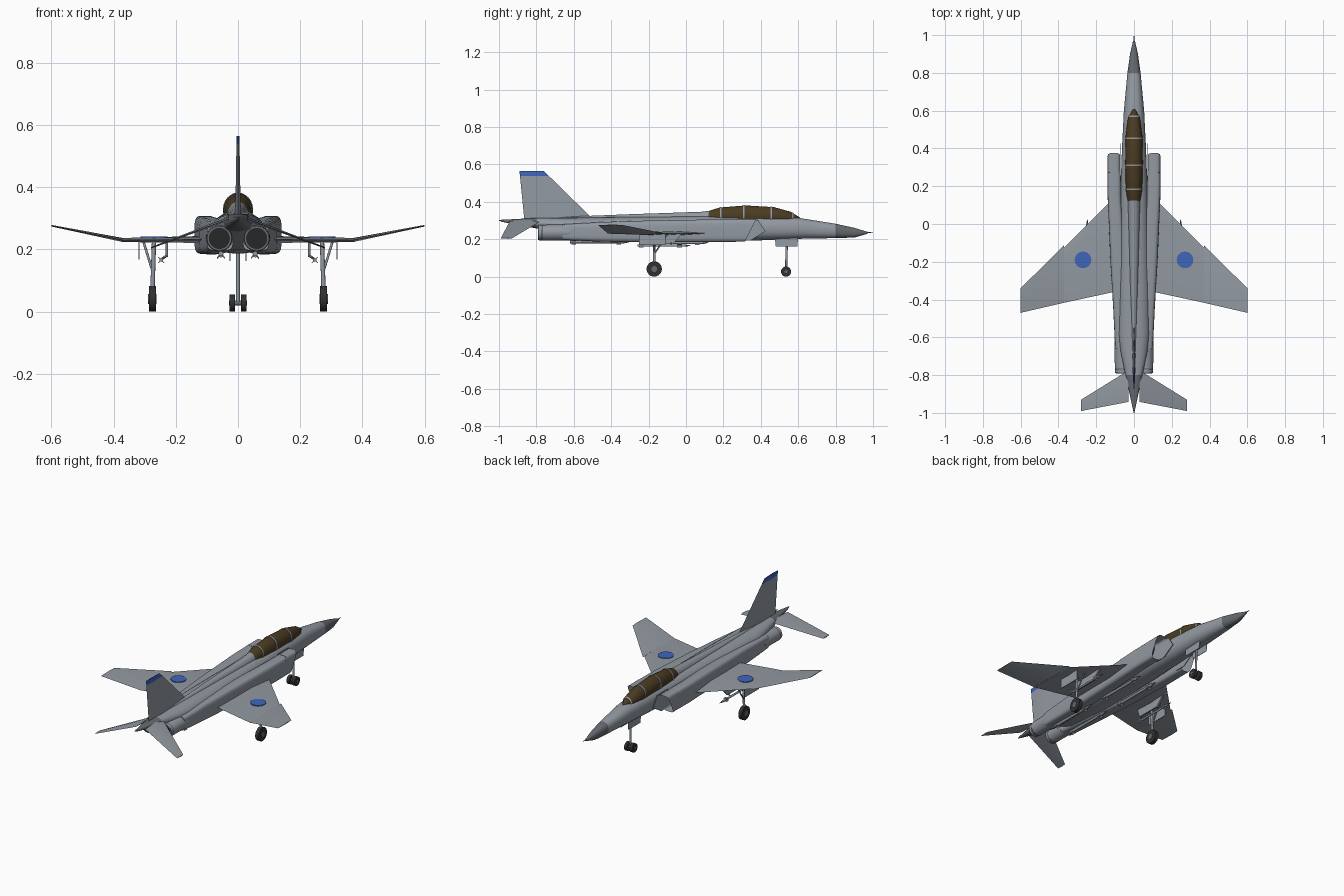
import bpy, bmesh, math
from mathutils import Vector, Matrix

if "Cube" in bpy.data.objects:
    bpy.data.objects.remove(bpy.data.objects["Cube"])


def material(name, rgb):
    m = bpy.data.materials.new(name)
    m.use_nodes = True
    m.diffuse_color = (*rgb, 1)
    m.node_tree.nodes["Principled BSDF"].inputs["Base Color"].default_value = (*rgb, 1)
    return m


GREY = material("airframe grey", (0.29, 0.32, 0.36))
DARK = material("radome grey", (0.13, 0.14, 0.155))
GLASS = material("brown glass", (0.07, 0.045, 0.016))
BLUE = material("marking blue", (0.05, 0.13, 0.5))
RUBBER = material("tyre black", (0.03, 0.03, 0.03))
BLACK = material("duct black", (0.02, 0.02, 0.022))


def finish(name, bm, mats, mirror=False, rule=None):
    """Turn a bmesh into a named object; rule(face centre) picks the material."""
    bmesh.ops.recalc_face_normals(bm, faces=bm.faces)
    if rule:
        for f in bm.faces:
            f.material_index = rule(f.calc_center_median())
    mesh = bpy.data.meshes.new(name)
    bm.to_mesh(mesh)
    bm.free()
    for m in mats:
        mesh.materials.append(m)
    ob = bpy.data.objects.new(name, mesh)
    bpy.context.collection.objects.link(ob)
    if mirror:
        ob.modifiers.new("mirror", 'MIRROR')
    bpy.ops.object.select_all(action='DESELECT')
    ob.select_set(True)
    bpy.context.view_layer.objects.active = ob
    bpy.ops.object.shade_smooth_by_angle(angle=math.radians(35))
    return ob


def skin(bm, rings):
    """Bridge closed point rings and cap the ends; returns the two caps."""
    rows = [[bm.verts.new(p) for p in r] for r in rings]
    n = len(rows[0])
    for a, b in zip(rows, rows[1:]):
        for i in range(n):
            bm.faces.new((a[i], a[(i + 1) % n], b[(i + 1) % n], b[i]))
    return bm.faces.new(rows[0]), bm.faces.new(rows[-1][::-1])


def section(y, cx, hw, zb, zt, power=2.0, n=28, rake=0.0):
    """Superellipse cross-section across the y axis."""
    pts = []
    for i in range(n):
        a = math.tau * (i + 0.5) / n
        c, s = math.cos(a), math.sin(a)
        x = math.copysign(abs(c) ** (2 / power), c) * hw
        z = math.copysign(abs(s) ** (2 / power), s) * (zt - zb) / 2
        pts.append((cx + x, y + z * rake, (zb + zt) / 2 + z))
    return pts


def loft(name, rows, mats, power=2.0, **kw):
    bm = bmesh.new()
    skin(bm, [section(*r, power=power) for r in rows])
    return finish(name, bm, mats, **kw)


def panel(name, stations, mirror=True):
    """Thin wing from (x, leading y, trailing y, z, thickness) stations."""
    bm = bmesh.new()
    rings = []
    for x, le, te, z, t in stations:
        mid = le + (te - le) * 0.35
        rings.append([(x, le, z), (x, mid, z + t / 2), (x, te, z), (x, mid, z - t / 2)])
    skin(bm, rings)
    return finish(name, bm, [GREY], mirror)


def plate(name, outline, x, t, mats, mirror=True, rule=None):
    """Flat sheet with a (y, z) outline, thickness t along x."""
    bm = bmesh.new()
    skin(bm, [[(x + d, y, z) for y, z in outline] for d in (-t / 2, t / 2)])
    return finish(name, bm, mats, mirror, rule)


def rod(name, a, b, r, mat, r2=None, mirror=True, n=16):
    a, b = Vector(a), Vector(b)
    d = b - a
    m = Matrix.Translation((a + b) / 2) @ d.to_track_quat('Z', 'Y').to_matrix().to_4x4()
    bm = bmesh.new()
    bmesh.ops.create_cone(bm, cap_ends=True, segments=n, radius1=r,
                          radius2=r if r2 is None else r2, depth=d.length, matrix=m)
    return finish(name, bm, [mat], mirror)


# Fuselage with dark radome
loft("fuselage", [
    (0.97, 0, 0.005, 0.229, 0.24), (0.9, 0, 0.021, 0.209, 0.261),
    (0.8, 0, 0.035, 0.206, 0.283), (0.6, 0, 0.054, 0.202, 0.315),
    (0.4, 0, 0.064, 0.194, 0.323), (0.1, 0, 0.075, 0.188, 0.325),
    (-0.3, 0, 0.085, 0.186, 0.32), (-0.58, 0, 0.085, 0.198, 0.316),
    (-0.68, 0, 0.07, 0.235, 0.315), (-0.8, 0, 0.045, 0.258, 0.314),
    (-0.99, 0, 0.004, 0.294, 0.304)], [GREY, DARK], 2.4,
    rule=lambda c: int(c.y > 0.8 or c.y < -0.81))
rod("nose_probe", (0, 0.96, 0.235), (0, 1, 0.237), 0.004, DARK, 0.001, False)
rod("tail_tip", (0, -0.98, 0.299), (0, -1, 0.3), 0.004, DARK, 0.002, False)

# Dorsal spine
loft("spine", [(0.16, 0, 0.034, 0.27, 0.357), (0.08, 0, 0.033, 0.27, 0.347),
               (-0.3, 0, 0.024, 0.27, 0.334), (-0.7, 0, 0.01, 0.28, 0.318)], [GREY])

# Canopy and its frames
CANOPY = [(0.61, 0, 0.006, 0.3, 0.316), (0.56, 0, 0.032, 0.275, 0.347),
          (0.47, 0, 0.044, 0.27, 0.372), (0.32, 0, 0.047, 0.27, 0.381),
          (0.18, 0, 0.043, 0.27, 0.37), (0.11, 0, 0.032, 0.27, 0.348)]
loft("canopy", CANOPY, [GLASS])


def canopy_at(y, grow):
    for a, b in zip(CANOPY, CANOPY[1:]):
        if a[0] >= y >= b[0]:
            k = (a[0] - y) / (a[0] - b[0])
            _, cx, hw, zb, zt = (p + (q - p) * k for p, q in zip(a, b))
            return (y, cx, hw + grow, zb, zt + grow)


for i, y in enumerate((0.57, 0.455, 0.31, 0.185)):
    loft(f"canopy_frame_{i + 1}", [canopy_at(y + d, 0.002) for d in (0.004, -0.004)], [GREY])

# Intake trunks, open and raked at the front
bm = bmesh.new()
trunk = [(0.345, 0.106, 0.034, 0.187, 0.308), (0.15, 0.104, 0.036, 0.185, 0.306),
         (-0.2, 0.085, 0.04, 0.184, 0.3), (-0.45, 0.068, 0.042, 0.187, 0.292),
         (-0.66, 0.058, 0.042, 0.196, 0.28)]
front, back = skin(bm, [section(*r, power=4.5, rake=0.5 if i == 0 else 0)
                        for i, r in enumerate(trunk)])
bmesh.ops.inset_region(bm, faces=[front], thickness=0.005)
hole = bmesh.ops.extrude_face_region(bm, geom=[front])["geom"]
bmesh.ops.delete(bm, geom=[front], context='FACES_ONLY')
bmesh.ops.translate(bm, vec=(0, -0.1, 0),
                    verts=[g for g in hole if isinstance(g, bmesh.types.BMVert)])
for g in hole:
    if isinstance(g, bmesh.types.BMFace):
        g.material_index = 1
finish("intake_trunk", bm, [GREY, BLACK], True)
plate("splitter_plate", [(0.28, 0.195), (0.345, 0.193), (0.425, 0.243), (0.385, 0.303),
                         (0.28, 0.303)], 0.073, 0.004, [GREY])

# Engine nozzles
rod("nozzle", (0.06, -0.62, 0.238), (0.06, -0.785, 0.235), 0.044, GREY, 0.041, n=24)
rod("nozzle_rim", (0.06, -0.765, 0.235), (0.06, -0.79, 0.235), 0.042, DARK, 0.04, n=24)
rod("nozzle_bore", (0.06, -0.78, 0.235), (0.06, -0.792, 0.235), 0.034, BLACK, n=24)

# Wings, tailplanes and fin
panel("inner_wing", [(0.07, 0.175, -0.352, 0.232, 0.024), (0.375, -0.13, -0.418, 0.23, 0.013)])
panel("outer_wing", [(0.37, -0.112, -0.417, 0.23, 0.013), (0.6, -0.34, -0.47, 0.276, 0.005)])
panel("tailplane", [(0.03, -0.775, -0.942, 0.298, 0.012), (0.28, -0.93, -0.99, 0.205, 0.005)])
lead = lambda z: -0.5 - (z - 0.31) * 1.02
trail = lambda z: -0.865 - (z - 0.31) * 0.1
bm = bmesh.new()
skin(bm, [[(0, lead(z), z), (w, -0.74 - (z - 0.31) * 0.4, z), (0, trail(z), z),
           (-w, -0.74 - (z - 0.31) * 0.4, z)]
          for z, w in ((0.3, 0.009), (0.538, 0.005), (0.565, 0.004))])
finish("fin", bm, [GREY, BLUE], rule=lambda c: int(c.z > 0.54))

# Round wing markings, laid along the wing surface
rod("wing_roundel", (0.27, -0.19, 0.235), (0.27, -0.19, 0.2415), 0.044, BLUE, n=32)

# Main landing gear
rod("main_wheel", (0.264, -0.17, 0.041), (0.287, -0.17, 0.041), 0.041, RUBBER, n=24)
rod("main_hub", (0.262, -0.17, 0.041), (0.289, -0.17, 0.041), 0.016, DARK)
rod("main_strut", (0.276, -0.17, 0.04), (0.27, -0.17, 0.23), 0.007, GREY)
rod("main_side_brace", (0.275, -0.17, 0.13), (0.305, -0.17, 0.228), 0.004, GREY)
rod("main_drag_brace", (0.275, -0.17, 0.12), (0.272, -0.1, 0.228), 0.004, GREY)
plate("main_gear_door", [(-0.25, 0.23), (-0.11, 0.23), (-0.11, 0.168), (-0.25, 0.168)],
      0.318, 0.004, [GREY])

# Nose landing gear
rod("nose_wheel", (0.009, 0.535, 0.027), (0.027, 0.535, 0.027), 0.027, RUBBER, n=24)
rod("nose_axle", (-0.029, 0.535, 0.027), (0.029, 0.535, 0.027), 0.008, DARK, mirror=False)
rod("nose_strut", (0, 0.535, 0.027), (0, 0.54, 0.22), 0.006, GREY, mirror=False)
plate("nose_gear_door", [(0.475, 0.21), (0.6, 0.21), (0.595, 0.162), (0.48, 0.162)],
      0.026, 0.003, [GREY])


# Missiles with cross fins
def missile(name, x, z, y0, y1, r):
    rod(name, (x, y0, z), (x, y1 - 0.03, z), r, GREY, n=12)
    rod(name + "_nose", (x, y1 - 0.03, z), (x, y1, z), r, DARK, 0.001, n=12)
    for k, y in enumerate((y0 + 0.02, y1 - 0.06)):
        bm = bmesh.new()
        for turn in (45, 135):
            m = (Matrix.Translation((x, y, z)) @ Matrix.Rotation(math.radians(turn), 4, 'Y')
                 @ Matrix.Diagonal((r * 4.5, 0.025, 0.002, 1)))
            bmesh.ops.create_cube(bm, size=1, matrix=m)
        finish(f"{name}_fins_{k + 1}", bm, [GREY], True)


missile("wing_missile", 0.247, 0.166, -0.26, 0.025, 0.006)
missile("rear_belly_missile", 0.055, 0.186, -0.62, -0.3, 0.008)
missile("front_belly_missile", 0.055, 0.182, -0.2, 0.12, 0.008)
plate("wing_pylon", [(-0.24, 0.23), (-0.02, 0.23), (-0.07, 0.175), (-0.22, 0.175)],
      0.229, 0.009, [GREY])
rod("missile_rail", (0.229, -0.22, 0.18), (0.247, -0.22, 0.168), 0.004, DARK)
rod("missile_rail_front", (0.229, -0.08, 0.18), (0.247, -0.08, 0.168), 0.004, DARK)
